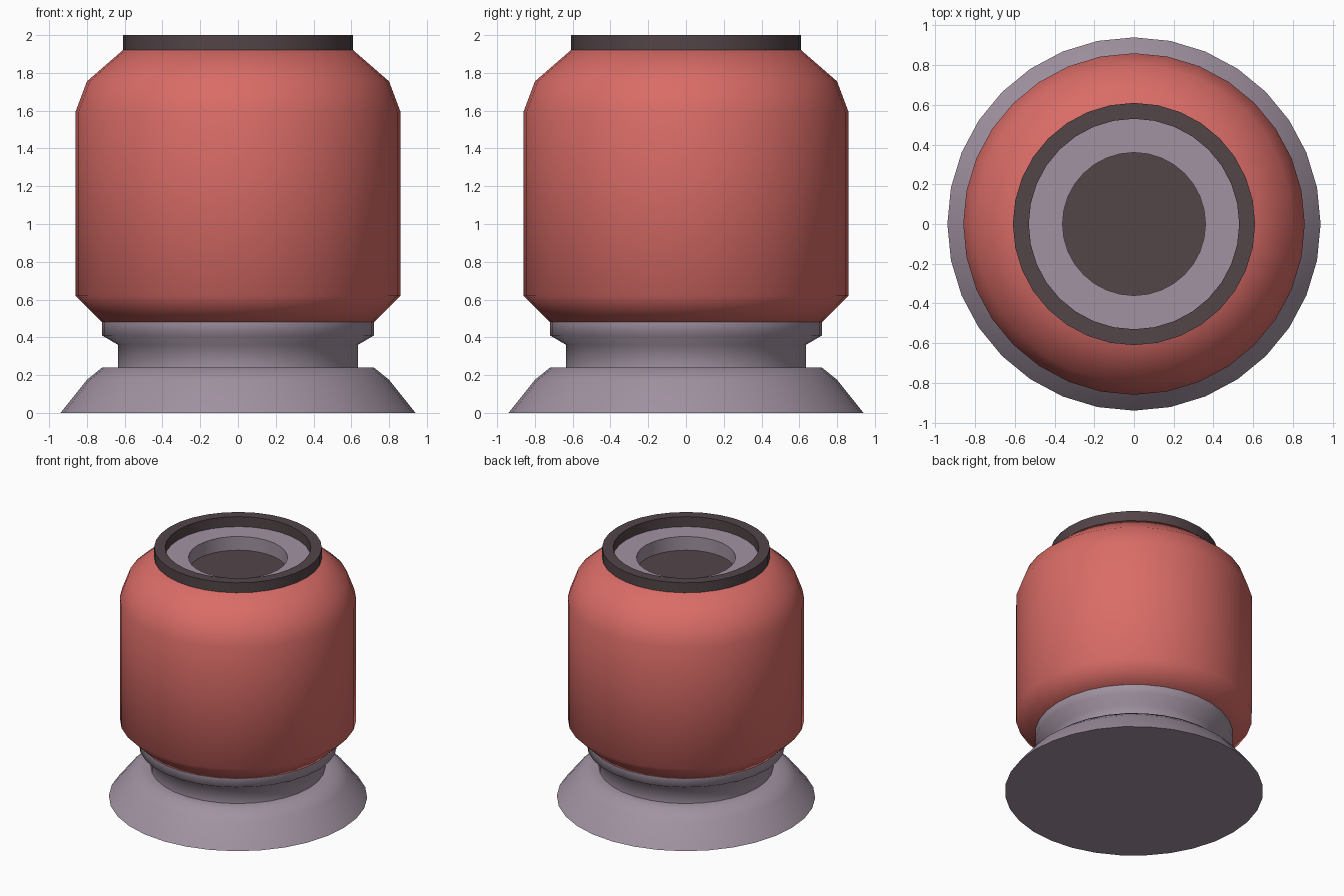
import bpy, bmesh, math

if "Cube" in bpy.data.objects:
    bpy.data.objects.remove(bpy.data.objects["Cube"])

SIDES = 32


def material(name, rgb):
    m = bpy.data.materials.new(name)
    m.diffuse_color = (*rgb, 1)
    m.use_nodes = True
    m.node_tree.nodes["Principled BSDF"].inputs["Base Color"].default_value = m.diffuse_color
    return m


RED = material("coral red", (0.70, 0.15, 0.135))
LILAC = material("grey lilac", (0.36, 0.29, 0.36))
DARK = material("dark plum", (0.085, 0.058, 0.064))


def lathe(name, profile, mat, closed=False, angle=50):
    """Spin (radius, z) points round the z axis; radius 0 is not needed for caps."""
    bm = bmesh.new()
    rings = []
    for r, z in profile:
        rings.append([bm.verts.new((r * math.cos(2 * math.pi * i / SIDES),
                                    r * math.sin(2 * math.pi * i / SIDES), z))
                      for i in range(SIDES)])
    pairs = list(zip(rings, rings[1:]))
    if closed:
        pairs.append((rings[-1], rings[0]))
    else:
        bm.faces.new(rings[0][::-1])
        bm.faces.new(rings[-1])
    for a, b in pairs:
        for i in range(SIDES):
            j = (i + 1) % SIDES
            bm.faces.new((a[i], a[j], b[j], b[i]))
    bmesh.ops.recalc_face_normals(bm, faces=bm.faces)
    mesh = bpy.data.meshes.new(name)
    bm.to_mesh(mesh)
    bm.free()
    mesh.materials.append(mat)
    ob = bpy.data.objects.new(name, mesh)
    bpy.context.collection.objects.link(ob)
    bpy.ops.object.select_all(action='DESELECT')
    ob.select_set(True)
    bpy.context.view_layer.objects.active = ob
    bpy.ops.object.shade_smooth_by_angle(angle=math.radians(angle))
    return ob


# Flared foot with groove and upper flange
lathe("foot", [(0.94, 0), (0.80, 0.175), (0.72, 0.24), (0.635, 0.24),
               (0.635, 0.36), (0.72, 0.41), (0.72, 0.48)], LILAC, angle=65)

# Red barrel, open in the middle for the socket
lathe("body", [(0.72, 0.48), (0.86, 0.62), (0.86, 1.595), (0.80, 1.755),
               (0.61, 1.92), (0.53, 1.92), (0.53, 0.48)], RED, closed=True)

# Dark rim on top
lathe("top_rim", [(0.61, 1.92), (0.61, 2.0), (0.53, 2.0), (0.53, 1.92)],
      DARK, closed=True)

# Lilac ledge and well wall inside the rim
lathe("inner_ledge", [(0.53, 1.92), (0.36, 1.92), (0.36, 1.80), (0.53, 1.80)],
      LILAC, closed=True)

# Dark floor of the well
lathe("well_floor", [(0.36, 1.79), (0.36, 1.81)], DARK)
